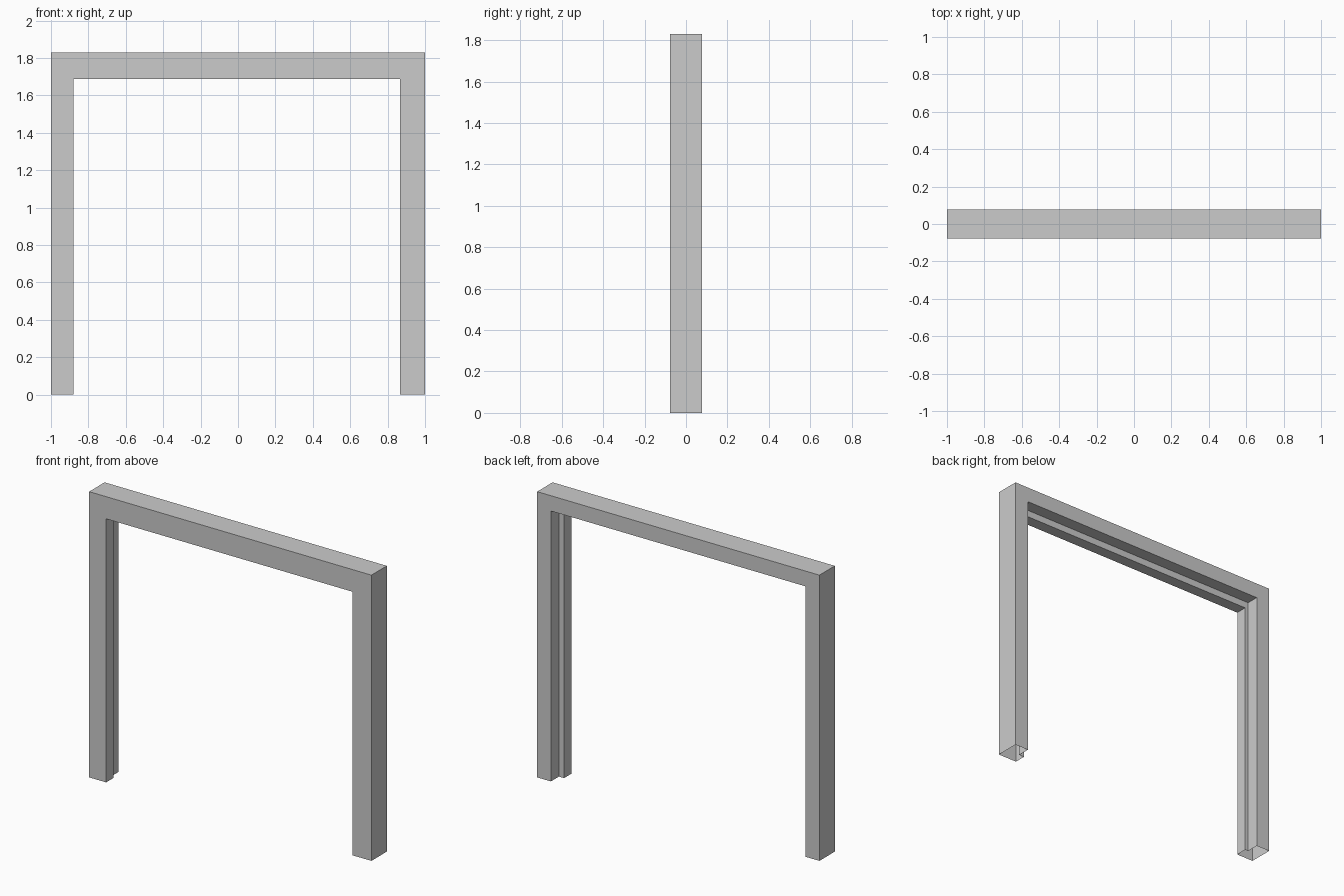
import bpy
import bmesh

cube = bpy.data.objects.get("Cube")
if cube:
    bpy.data.objects.remove(cube, do_unlink=True)

# Overall size of the frame
HALF_WIDTH, HEIGHT, HALF_DEPTH = 1.0, 1.83, 0.078
STEP_Y = -0.003

# Inner openings as (left x, right x, underside z): the front lip reaches further in
FRONT = (-0.88, 0.866, 1.688)
BACK = (-0.903, 0.903, 1.732)
OUTER = (-HALF_WIDTH, HALF_WIDTH, HEIGHT)

# Rebated cross-section, walked round once
SECTION = [
    (OUTER, -HALF_DEPTH),
    (FRONT, -HALF_DEPTH),
    (FRONT, STEP_Y),
    (BACK, STEP_Y),
    (BACK, HALF_DEPTH),
    (OUTER, HALF_DEPTH),
]


def arch_path(opening, y):
    """Up one post, across the head and down the other post."""
    x0, x1, top = opening
    return [(x0, y, 0), (x0, y, top), (x1, y, top), (x1, y, 0)]


# Frame material
grey = bpy.data.materials.new("plain grey")
grey.use_nodes = True
colour = (0.6, 0.6, 0.6, 1)
grey.diffuse_color = colour
grey.node_tree.nodes["Principled BSDF"].inputs["Base Color"].default_value = colour

# Door frame: hollow rebated section with mitred corners and open feet
bm = bmesh.new()
rails = [[bm.verts.new(p) for p in arch_path(*corner)] for corner in SECTION]
for i, rail in enumerate(rails):
    following = rails[(i + 1) % len(rails)]
    for a, b, c, d in zip(rail, rail[1:], following[1:], following):
        bm.faces.new((a, b, c, d))

# Turn the whole shell outward, judged by the top face
bmesh.ops.recalc_face_normals(bm, faces=bm.faces)
bm.normal_update()
top_face = max(bm.faces, key=lambda f: f.calc_center_median().z)
if top_face.normal.z < 0:
    bmesh.ops.reverse_faces(bm, faces=bm.faces)

mesh = bpy.data.meshes.new("door_frame")
bm.to_mesh(mesh)
bm.free()
mesh.materials.append(grey)
frame = bpy.data.objects.new("door_frame", mesh)
bpy.context.collection.objects.link(frame)
